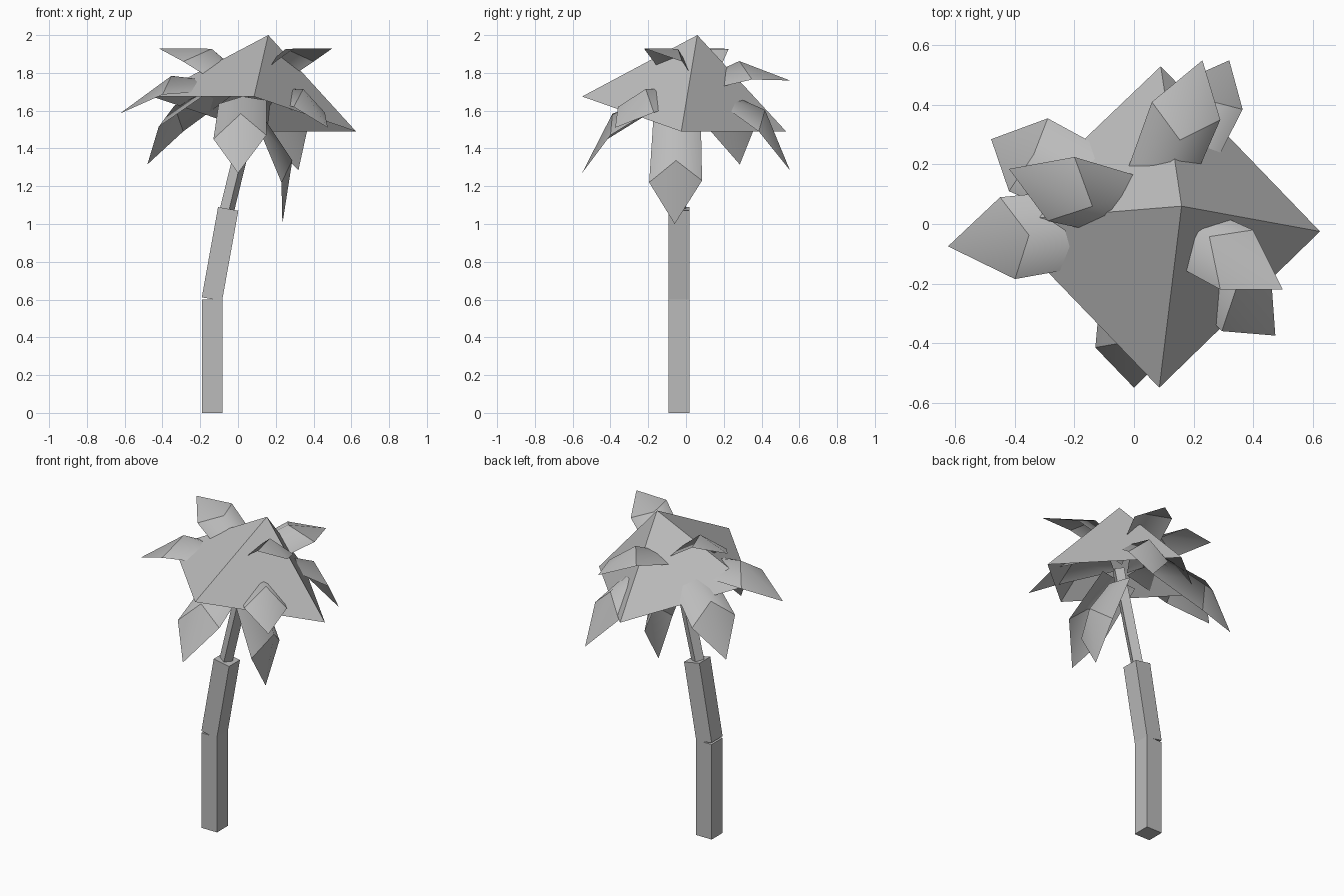
import bpy
import bmesh
from math import radians
from mathutils import Matrix, Vector

cube = bpy.data.objects.get("Cube")
if cube:
    bpy.data.objects.remove(cube, do_unlink=True)

# Single flat colour
grey = bpy.data.materials.new("plain grey")
grey.use_nodes = True
grey.diffuse_color = (0.5, 0.5, 0.5, 1)
grey.node_tree.nodes["Principled BSDF"].inputs["Base Color"].default_value = grey.diffuse_color


def add_object(name, bm):
    bmesh.ops.recalc_face_normals(bm, faces=bm.faces)
    mesh = bpy.data.meshes.new(name)
    bm.to_mesh(mesh)
    bm.free()
    mesh.materials.append(grey)
    obj = bpy.data.objects.new(name, mesh)
    bpy.context.collection.objects.link(obj)
    return obj


def trunk_segment(name, start, end, width, twist=0):
    """Square post running from start to end."""
    start, end = Vector(start), Vector(end)
    axis = end - start
    lean = Vector((0, 0, 1)).rotation_difference(axis).to_matrix().to_4x4()
    bm = bmesh.new()
    bmesh.ops.create_cube(bm, size=1)
    bm.transform(Matrix.Translation((start + end) / 2) @ lean
                 @ Matrix.Rotation(radians(twist), 4, "Z")
                 @ Matrix.Diagonal((width, width, axis.length, 1)))
    return add_object(name, bm)


def leaf(name, tip, left, right):
    """Folded blade: pointed outer half, creased across the shoulders, root tucked in the crown."""
    tip, left, right = Vector(tip), Vector(left), Vector(right)
    middle = (left + right) / 2
    out = (tip - middle).normalized()
    up = out.cross(left - right).normalized()
    ridge = middle - out * 0.11 + up * 0.06
    bm = bmesh.new()
    t, m, mr = (bm.verts.new(p) for p in (tip, ridge, ridge - out * 0.22 - up * 0.14))
    for wide in (left, right):
        w = bm.verts.new(wide)
        r = bm.verts.new(wide - out * 0.33 - up * 0.13 + (middle - wide) * 0.1)
        bm.faces.new((t, w, m))
        bm.faces.new((m, w, r, mr))
        bm.edges.get((w, m)).smooth = False
    for face in bm.faces:
        face.smooth = True
    return add_object(name, bm)


# Trunk: upright base, leaning middle, thin twisted top
trunk_segment("trunk_base", (-0.137, -0.037, 0), (-0.137, -0.037, 0.6), 0.109)
trunk_segment("trunk_middle", (-0.138, -0.037, 0.602), (-0.052, -0.037, 1.08), 0.109)
trunk_segment("trunk_top", (-0.064, -0.037, 1.05), (0.085, -0.037, 1.66), 0.056, -30)

# Crown: tilted four-sided canopy, open underneath
bm = bmesh.new()
apex = bm.verts.new((0.16, 0.06, 2))
base = [bm.verts.new(p) for p in ((0.085, -0.55, 1.675), (0.625, -0.025, 1.49),
                                  (0.09, 0.53, 1.49), (-0.455, 0.01, 1.675))]
for i in range(4):
    bm.faces.new((apex, base[i - 1], base[i]))
add_object("crown", bm)

# Leaves: tip, left shoulder and right shoulder, looking outward
leaf("leaf_front_low", (0, -0.55, 1.27), (0.15, -0.4, 1.47), (-0.13, -0.415, 1.45))
leaf("leaf_front_left", (0.475, -0.375, 1.51), (0.46, -0.17, 1.59), (0.295, -0.36, 1.62))
leaf("leaf_left_low", (0.235, -0.06, 1), (0.23, 0.085, 1.23), (0.23, -0.195, 1.22))
leaf("leaf_left_high", (0.5, -0.22, 1.93), (0.4, -0.02, 1.86), (0.29, -0.22, 1.925))
leaf("leaf_right", (-0.625, -0.075, 1.585), (-0.4, -0.185, 1.685), (-0.45, 0.09, 1.68))
leaf("leaf_right_high", (-0.42, 0.185, 1.93), (-0.29, 0.01, 1.86), (-0.2, 0.225, 1.925))
leaf("leaf_back_right", (-0.48, 0.285, 1.315), (-0.42, 0.11, 1.515), (-0.29, 0.355, 1.49))
leaf("leaf_back_high", (0.23, 0.55, 1.76), (0.06, 0.41, 1.81), (0.29, 0.35, 1.765))
leaf("leaf_back_low", (0.32, 0.55, 1.285), (0.14, 0.47, 1.47), (0.365, 0.385, 1.49))
